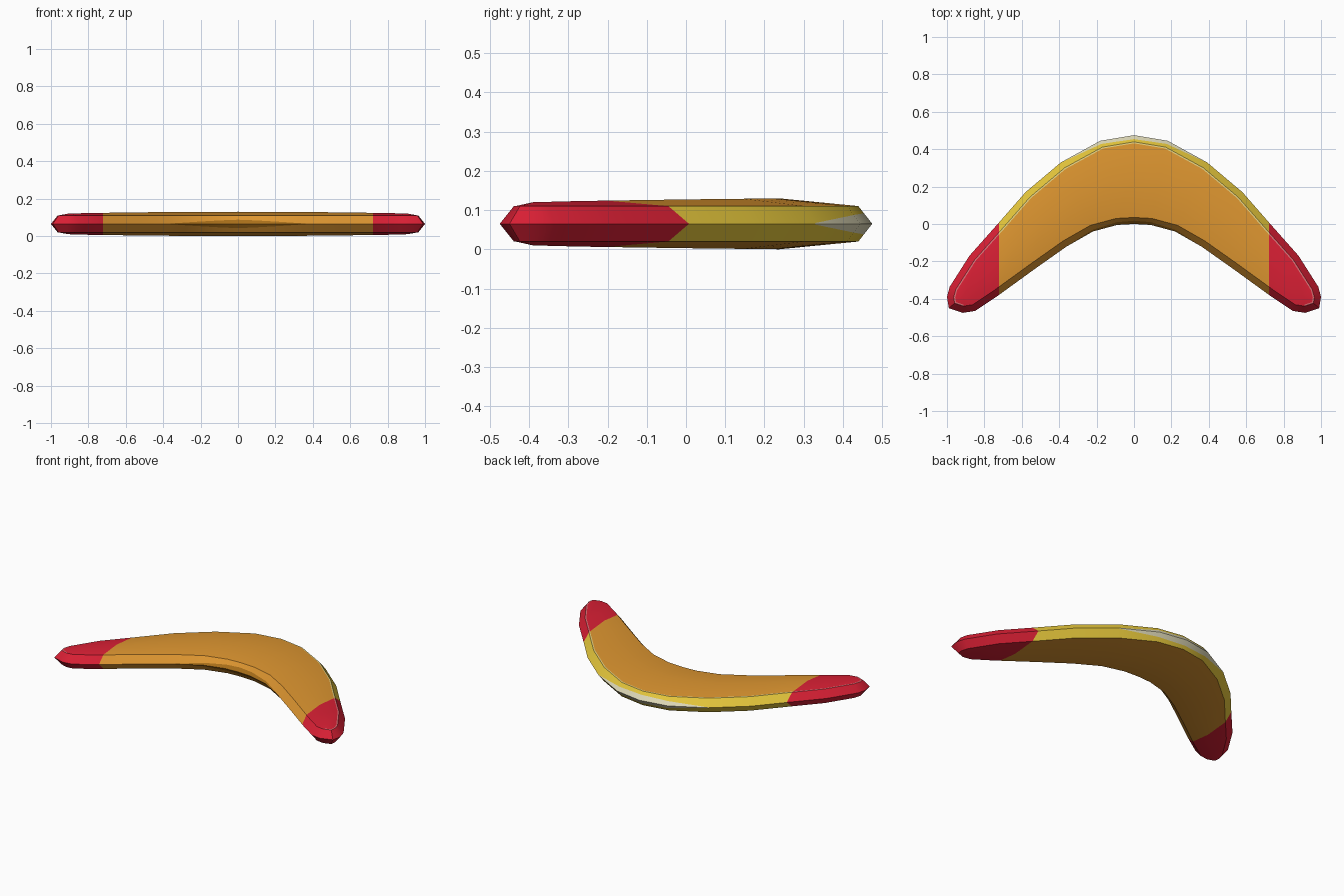
import bpy, bmesh, math
from mathutils import Vector

if "Cube" in bpy.data.objects:
    bpy.data.objects.remove(bpy.data.objects["Cube"])

# Flat colours
COLOURS = [("orange", (0.73, 0.305, 0.03)), ("yellow", (0.80, 0.58, 0.045)),
           ("red", (0.70, 0.014, 0.035)), ("cream", (0.74, 0.70, 0.48)),
           ("dark_orange", (0.40, 0.16, 0.01)), ("light_red", (0.75, 0.16, 0.18)),
           ("light_yellow", (0.84, 0.68, 0.22))]
ORANGE, YELLOW, RED, CREAM, DARK, LIGHT_RED, LIGHT_YELLOW = range(7)
MID_Z, RIDGE, TIP_X = 0.065, 0.045, 0.722

# Half outline seen from above: outer edge, round tip, inner edge
outer = [(0, .475), (.18, .445), (.39, .33), (.58, .17), (.72, .01), (.88, -.17), (.985, -.335)]
tip = [(1, -.39), (.99, -.45), (.915, -.475)]
inner = [(.85, -.465), (.73, -.385), (.53, -.24), (.36, -.12), (.22, -.04), (.09, -.005), (0, 0)]
pts = [Vector(p) for p in outer + tip + inner]
last = len(pts) - 1
# Height of the painted lens on the rim at chosen outline points
lens = {0: .6, 1: .5, last: .5, last - 1: .42, last - 2: .25}


def inset(i, d):
    """Outline point moved inwards by d (mitred)."""
    p = pts[i]
    a = pts[i - 1] if i else Vector((-pts[1].x, pts[1].y))
    b = pts[i + 1] if i < last else Vector((-pts[i - 1].x, pts[i - 1].y))
    u, v = (p - a).normalized(), (b - p).normalized()
    n1, n2 = Vector((u.y, -u.x)), Vector((v.y, -v.x))
    return p + (n1 + n2) * d / (1 + n1.dot(n2))


def column(i):
    """Points from the rim up to the spine at outline point i."""
    k = min(i, last - i, 6)
    e, r, h = pts[i], inset(i, .035), inset(i, .043)
    f = lens.get(i, .04)
    m = e.lerp(r, f)
    s = (inset(k, .035) + inset(last - k, .035)) / 2
    zs = .065 - .01 * (k / 6) ** 2
    zh = RIDGE + .001
    return [(e.x, e.y, 0), (m.x, m.y, RIDGE * f), (r.x, r.y, RIDGE),
            (h.x, h.y, zh), (s.x, s.y, zs)]


def colour(j, row, top):
    if row == 0 and j < 2:
        return CREAM
    if row == 0 and j >= last - 3:
        return DARK
    if row < 2:
        return YELLOW if j < 5 else ORANGE
    if row == 2 and j < 9 and top:
        return LIGHT_YELLOW
    return ORANGE


# Boomerang body: one quarter shell, repeated for each side and for the underside
bm = bmesh.new()
for sx in (1, -1):
    for sz in (1, -1):
        cols = [[bm.verts.new((sx * x, y, MID_Z + sz * z)) for x, y, z in column(i)]
                for i in range(last + 1)]
        for j in range(last):
            a, b = cols[j], cols[j + 1]
            for row in range(4):
                f = bm.faces.new((a[row], b[row], b[row + 1], a[row + 1]))
                f.material_index = colour(j, row, sz > 0)
bmesh.ops.remove_doubles(bm, verts=bm.verts, dist=0.0004)

# Red tips: cut across each arm
for s in (1, -1):
    bmesh.ops.bisect_plane(bm, geom=bm.verts[:] + bm.edges[:] + bm.faces[:],
                           plane_co=(s * TIP_X, 0, 0), plane_no=(1, 0, 0))
for f in bm.faces:
    if abs(f.calc_center_median().x) > TIP_X:
        f.material_index = LIGHT_RED if f.material_index == LIGHT_YELLOW else RED
bmesh.ops.recalc_face_normals(bm, faces=bm.faces)

mesh = bpy.data.meshes.new("boomerang")
bm.to_mesh(mesh)
bm.free()
for name, c in COLOURS:
    mat = bpy.data.materials.new(name)
    mat.diffuse_color = (*c, 1)
    mat.use_nodes = True
    mat.node_tree.nodes["Principled BSDF"].inputs["Base Color"].default_value = mat.diffuse_color
    mesh.materials.append(mat)
obj = bpy.data.objects.new("boomerang", mesh)
bpy.context.collection.objects.link(obj)
bpy.context.view_layer.objects.active = obj
obj.select_set(True)
bpy.ops.object.shade_smooth_by_angle(angle=math.radians(38))
